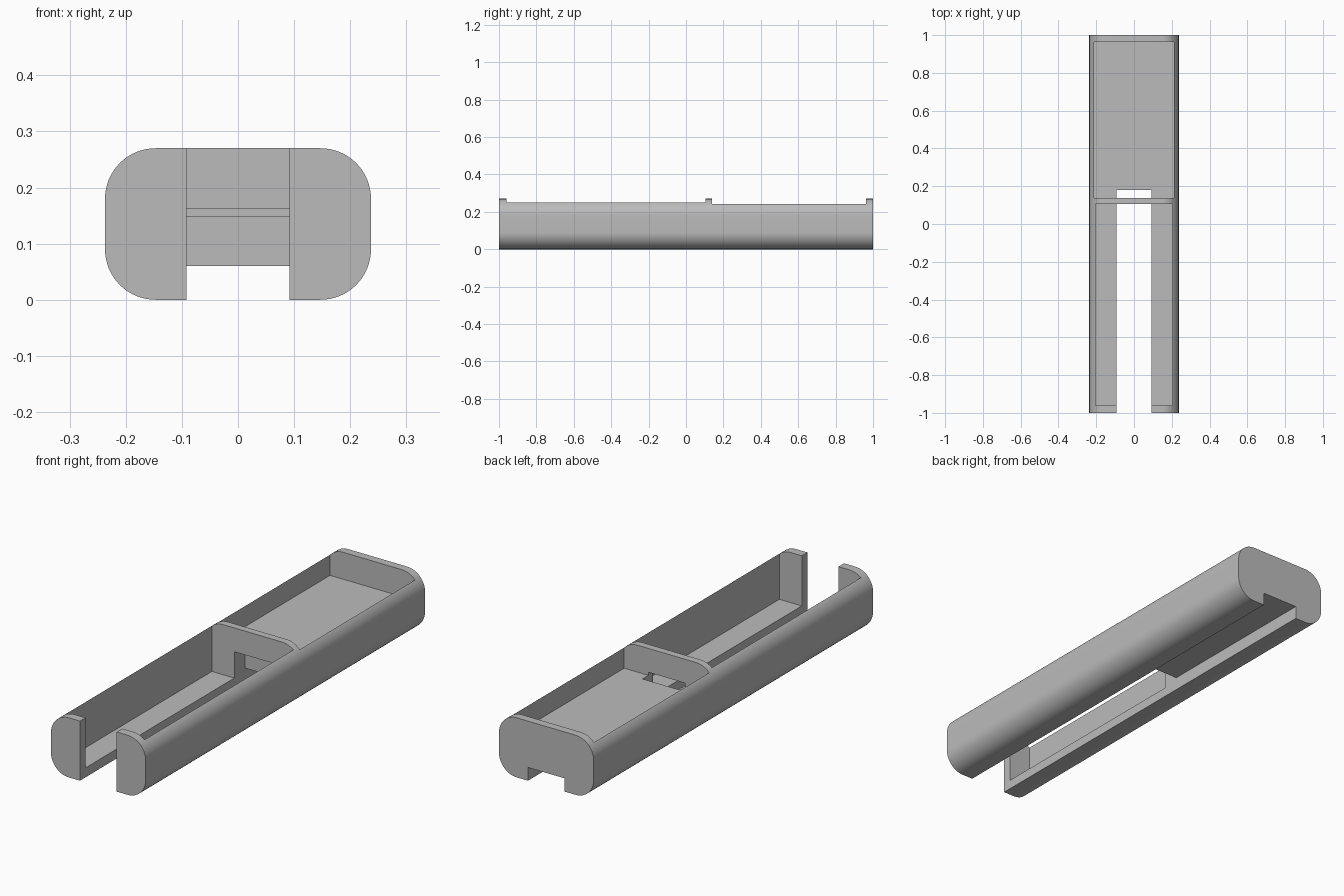
import bpy
import bmesh
from math import sin, cos, pi
from mathutils import Vector

cube = bpy.data.objects.get("Cube")
if cube:
    bpy.data.objects.remove(cube, do_unlink=True)

HALF_W, HEIGHT, RADIUS, SEGMENTS = 0.237, 0.27, 0.09, 16

grey = bpy.data.materials.new("plain grey")
grey.use_nodes = True
colour = (0.5, 0.5, 0.5, 1)
grey.diffuse_color = colour
grey.node_tree.nodes["Principled BSDF"].inputs["Base Color"].default_value = colour


def prism(name, outline, sweep):
    """Extrude a closed outline of 3D points along the sweep vector."""
    bm = bmesh.new()
    face = bm.faces.new([bm.verts.new(p) for p in outline])
    grown = bmesh.ops.extrude_face_region(bm, geom=[face])["geom"]
    moved = [g for g in grown if isinstance(g, bmesh.types.BMVert)]
    bmesh.ops.translate(bm, verts=moved, vec=Vector(sweep))
    bmesh.ops.recalc_face_normals(bm, faces=bm.faces)
    mesh = bpy.data.meshes.new(name)
    bm.to_mesh(mesh)
    bm.free()
    obj = bpy.data.objects.new(name, mesh)
    bpy.context.collection.objects.link(obj)
    mesh.materials.append(grey)
    return obj


def pocket(name, half_width, y0, y1, floor):
    """Box cutter open at the top."""
    w = half_width
    corners = [(-w, y0, floor), (w, y0, floor), (w, y1, floor), (-w, y1, floor)]
    return prism(name, corners, (0, 0, 0.5))


# Rounded bar that forms the case
outline = []
for i, (sx, sz) in enumerate([(1, 1), (-1, 1), (-1, -1), (1, -1)]):
    cx = sx * (HALF_W - RADIUS)
    cz = HEIGHT / 2 + sz * (HEIGHT / 2 - RADIUS)
    for k in range(SEGMENTS + 1):
        a = (i + k / SEGMENTS) * pi / 2
        outline.append((cx + RADIUS * cos(a), -1, cz + RADIUS * sin(a)))
case = prism("case", outline, (0, 2, 0))

# Slot through the front end and floor, stepping up to a shallow rear groove
slot_w = 0.092
slot_side = [(-1.1, -0.1), (1.1, -0.1), (1.1, 0.06), (0.18, 0.06),
             (0.18, 0.162), (-0.9, 0.162), (-0.9, 0.4), (-1.1, 0.4)]
slot = prism("slot_cutter", [(-slot_w, y, z) for y, z in slot_side],
             (2 * slot_w, 0, 0))

# Deep front pocket, shallow rear tray, and the slot
cutters = [
    pocket("front_pocket_cutter", 0.204, -0.96, 0.105, 0.043),
    pocket("rear_tray_cutter", 0.213, 0.138, 0.963, 0.148),
    slot,
]

bpy.ops.object.select_all(action='DESELECT')
case.select_set(True)
bpy.context.view_layer.objects.active = case
for cutter in cutters:
    cutter.hide_render = True
    cut = case.modifiers.new(cutter.name, 'BOOLEAN')
    cut.operation = 'DIFFERENCE'
    cut.solver = 'EXACT'
    cut.object = cutter
    bpy.ops.object.modifier_apply(modifier=cut.name)
for cutter in cutters:
    bpy.data.objects.remove(cutter, do_unlink=True)

bpy.ops.object.shade_smooth_by_angle(angle=pi / 6)
